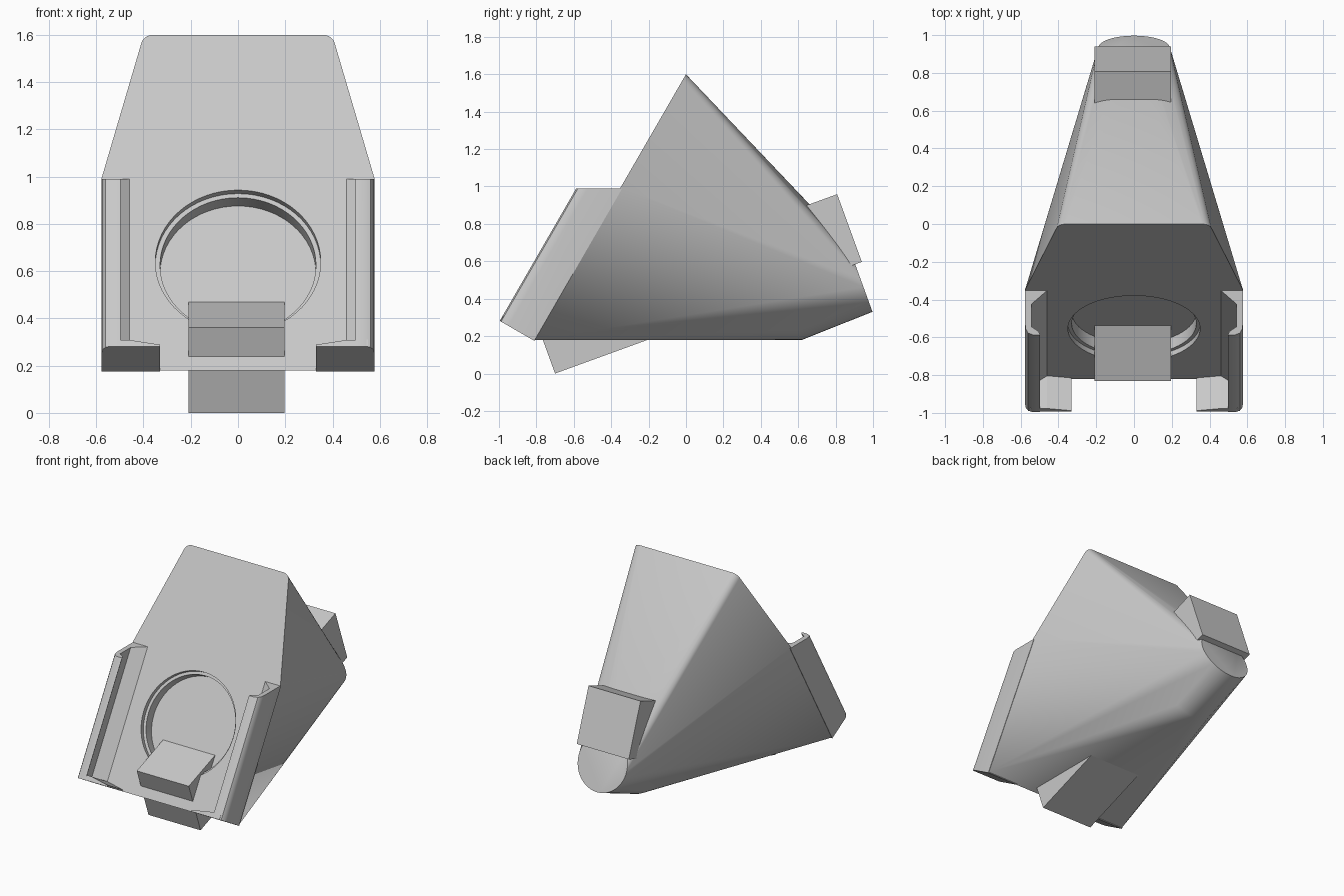
import bpy, bmesh, math
from mathutils import Vector, Matrix

if "Cube" in bpy.data.objects:
    bpy.data.objects.remove(bpy.data.objects["Cube"])

grey = bpy.data.materials.new("light_grey")
grey.diffuse_color = (0.58, 0.58, 0.58, 1)
grey.use_nodes = True
grey.node_tree.nodes["Principled BSDF"].inputs["Base Color"].default_value = grey.diffuse_color
C60, S60 = 0.5, math.sin(math.radians(60))
C20, S20 = math.cos(math.radians(20)), math.sin(math.radians(20))


def face_point(x, s, n):
    """Point on the tilted front: s runs up the slope, n stands off it."""
    return Vector((x, -0.82 + s * C60 - n * S60, 0.18 + s * S60 + n * C60))


def finish(name, bm):
    bmesh.ops.recalc_face_normals(bm, faces=bm.faces)
    me = bpy.data.meshes.new(name)
    bm.to_mesh(me)
    bm.free()
    me.materials.append(grey)
    ob = bpy.data.objects.new(name, me)
    bpy.context.collection.objects.link(ob)
    return ob


def smooth(ob, angle):
    bpy.ops.object.select_all(action='DESELECT')
    ob.select_set(True)
    bpy.context.view_layer.objects.active = ob
    bpy.ops.object.shade_smooth_by_angle(angle=math.radians(angle))


def bridge(name, ring_a, ring_b):
    """Solid between two matching rings of points."""
    bm = bmesh.new()
    a = [bm.verts.new(p) for p in ring_a]
    b = [bm.verts.new(p) for p in ring_b]
    bm.faces.new(a)
    bm.faces.new(b)
    for i in range(len(a)):
        j = (i + 1) % len(a)
        bm.faces.new((a[i], a[j], b[j], b[i]))
    return finish(name, bm)


# Body: hull of the six-sided sloping front and a tilted round tail
bm = bmesh.new()
slope = 1.42 / S60
corner_x, corner_r = 0.36, 0.05
outline = [(0.577, 0.0), (0.577, 0.815 / S60)]
outline += [(corner_x + corner_r * math.cos(math.radians(a)),
             slope - corner_r + corner_r * math.sin(math.radians(a)))
            for a in range(15, 91, 15)]
for x, s in outline:
    for side in (1, -1):
        bm.verts.new(face_point(side * x, s, 0))
tail_r = 0.19
for y, z in ((0.62, 0.18), (0.997, 0.33)):
    centre = Vector((0, y - S20 * tail_r, z + C20 * tail_r))
    for i in range(48):
        a = math.tau * i / 48
        up = tail_r * math.sin(a)
        bm.verts.new(centre + Vector((tail_r * math.cos(a), -S20 * up, C20 * up)))
hull = bmesh.ops.convex_hull(bm, input=bm.verts)
loose = {g for g in hull["geom_interior"] if isinstance(g, bmesh.types.BMVert)}
bmesh.ops.delete(bm, geom=list(loose), context='VERTS')
bmesh.ops.dissolve_limit(bm, angle_limit=0.002, verts=bm.verts, edges=bm.edges)
body = finish("body", bm)

# Stepped round recess in the front
hole_s = (0.64 - 0.18) / S60
tilt = Matrix.Rotation(math.radians(60), 4, 'X')
for radius, depth in ((0.35, 0.03), (0.33, 0.10)):
    bm = bmesh.new()
    length = depth + 0.2
    place = Matrix.Translation(face_point(0, hole_s, 0.2 - length / 2)) @ tilt
    bmesh.ops.create_cone(bm, cap_ends=True, segments=64, radius1=radius,
                          radius2=radius, depth=length, matrix=place)
    cutter = finish("recess_cutter", bm)
    cutter.hide_render = True
    mod = body.modifiers.new("recess", 'BOOLEAN')
    mod.operation, mod.solver, mod.object = 'DIFFERENCE', 'EXACT', cutter
    bpy.ops.object.select_all(action='DESELECT')
    body.select_set(True)
    bpy.context.view_layer.objects.active = body
    bpy.ops.object.modifier_apply(modifier=mod.name)
    bpy.data.objects.remove(cutter)
smooth(body, 28)

# Grooved side rails with a level top, and thin stops at their feet
profile = [(0.577, -0.01), (0.577, 0.15), (0.573, 0.176), (0.56, 0.195),
           (0.535, 0.203), (0.497, 0.203), (0.505, 0.187), (0.543, 0.165),
           (0.543, 0.062), (0.46, 0.0), (0.46, -0.01)]
for side, label in ((1, "right"), (-1, "left")):
    low = [face_point(side * x, 0, n) for x, n in profile]
    high = [face_point(side * x, (0.99 - 0.18 - C60 * n) / S60, n) for x, n in profile]
    smooth(bridge(label + "_rail", low, high), 32)
    wedge = [(0.33, 0.0), (0.55, 0.0), (0.55, 0.035), (0.46, 0.033), (0.33, 0.01)]
    bridge(label + "_stop", [face_point(side * x, s, -0.01) for x, s in wedge],
           [face_point(side * x, s, 0.2) for x, s in wedge])

# Square bar running through the body
ends = []
for y, z in ((-0.70, 0.0), (0.94, 0.597)):
    top = Vector((0, -S20, C20)) * 0.385
    ends.append([Vector((x, y, z)) + lift for x, lift in
                 ((-0.21, Vector()), (0.197, Vector()), (0.197, top), (-0.21, top))])
bridge("through_bar", *ends)
